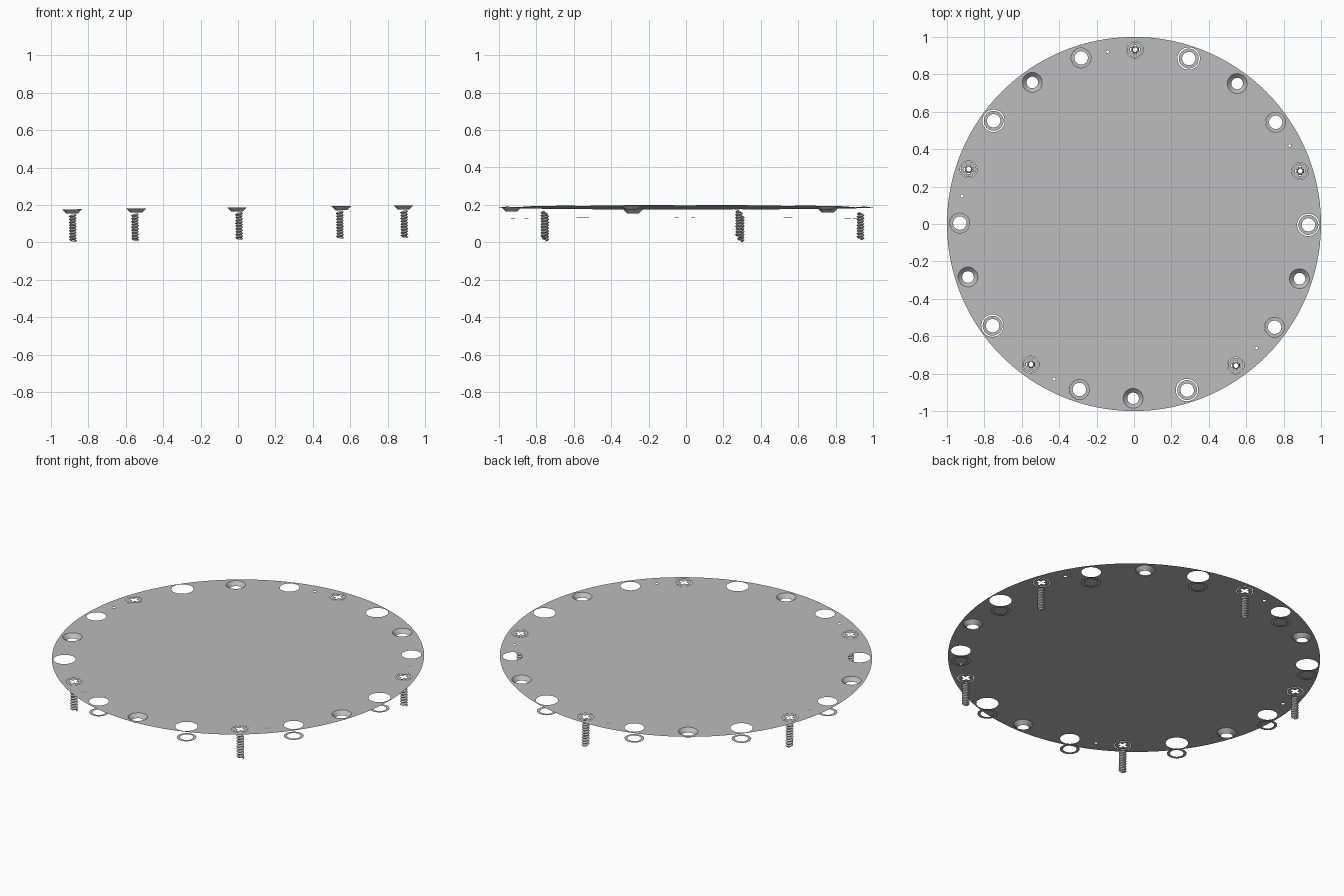
import bpy, bmesh
from math import sin, cos, pi, radians, atan
from mathutils import Matrix, Vector

old = bpy.data.objects.get("Cube")
if old:
    bpy.data.objects.remove(old, do_unlink=True)

grey = bpy.data.materials.new("plain_grey")
grey.use_nodes = True
colour = (0.5, 0.5, 0.5, 1)
grey.diffuse_color = colour
grey.node_tree.nodes["Principled BSDF"].inputs["Base Color"].default_value = colour

# Whole plate leans slightly, its left edge higher
TILT = Matrix.Translation((0, 0, 0.187)) @ Matrix.Rotation(-atan(0.0118), 4, 'Y')
RADIUS = 0.932


def spot(degrees):
    a = radians(degrees - 0.3)
    return Vector((RADIUS * cos(a), RADIUS * sin(a), 0))


def circle(r, centre=Vector(), n=32):
    return [centre + Vector((r * cos(2 * pi * i / n), r * sin(2 * pi * i / n), 0))
            for i in range(n)]


def cross(arm, half):
    quarter = [Vector((arm, -half, 0)), Vector((arm, half, 0)), Vector((half, half, 0))]
    return [Matrix.Rotation(k * pi / 2, 3, 'Z') @ p for k in range(4) for p in quarter]


def finish(bm, name, place=Vector(), smooth=False):
    mesh = bpy.data.meshes.new(name)
    bm.to_mesh(mesh)
    bm.free()
    mesh.transform(TILT @ Matrix.Translation(place))
    mesh.materials.append(grey)
    for p in mesh.polygons:
        p.use_smooth = smooth
    obj = bpy.data.objects.new(name, mesh)
    bpy.context.collection.objects.link(obj)
    return obj


def sheet(name, loops, place=Vector()):
    """Flat sheet: the first loop is the rim, the others are holes."""
    bm = bmesh.new()
    edges = []
    for loop in loops:
        vs = [bm.verts.new(p) for p in loop]
        edges += [bm.edges.new((vs[i - 1], vs[i])) for i in range(len(vs))]
    bmesh.ops.triangle_fill(bm, use_beauty=True, edges=edges, normal=(0, 0, 1))
    for f in bm.faces:
        f.normal_update()
        if f.normal.z < 0:
            f.normal_flip()
    return finish(bm, name, place)


def countersink(name, place):
    bm = bmesh.new()
    top = [bm.verts.new(p) for p in circle(0.053)]
    low = [bm.verts.new(p) for p in circle(0.031, Vector((0, 0, -0.022)))]
    for i in range(len(top)):
        bm.faces.new((top[i - 1], low[i - 1], low[i], top[i]))
    bmesh.ops.reverse_faces(bm, faces=bm.faces)
    finish(bm, name, place, True)


def thread(name, place, turns=10, n=16, pitch=0.0152):
    """Open helical thread with a sharp crest."""
    bm = bmesh.new()

    def point(i, r, drop):
        a = -2 * pi * i / n
        return bm.verts.new((r * cos(a), r * sin(a), -0.024 - drop - pitch * i / n))

    roots = [point(i, 0.013, 0) for i in range(turns * n + 1)]
    crests = [point(i, 0.021, pitch / 2) for i in range((turns - 1) * n + 1)]
    for i in range(len(crests) - 1):
        bm.faces.new((roots[i], roots[i + 1], crests[i + 1], crests[i]))
        bm.faces.new((crests[i], crests[i + 1], roots[i + n + 1], roots[i + n]))
    finish(bm, name, place)


# Cover plate with all its openings
holes = []
for k in range(5):
    turn = 72 * k
    for angle, r in ((0, 0.06), (18, 0.045), (27, 0.008), (36, 0.053), (54, 0.053)):
        holes.append(circle(r, spot(turn + angle), 12 if r < 0.01 else 32))
sheet("cover_plate", [circle(1.0, n=160)] + holes)

# Parts that repeat around the rim
for k in range(5):
    turn = 72 * k
    for j, angle in enumerate((0, 36)):
        drop = Vector((0, 0, -0.064))
        sheet(f"washer_{2 * k + j + 1}", [circle(0.053), circle(0.036)],
              spot(turn + angle) + drop)
    sheet(f"screw_head_{k + 1}", [circle(0.042), cross(0.026, 0.008)], spot(turn + 18))
    thread(f"screw_thread_{k + 1}", spot(turn + 18))
    countersink(f"countersink_{k + 1}", spot(turn + 54))
